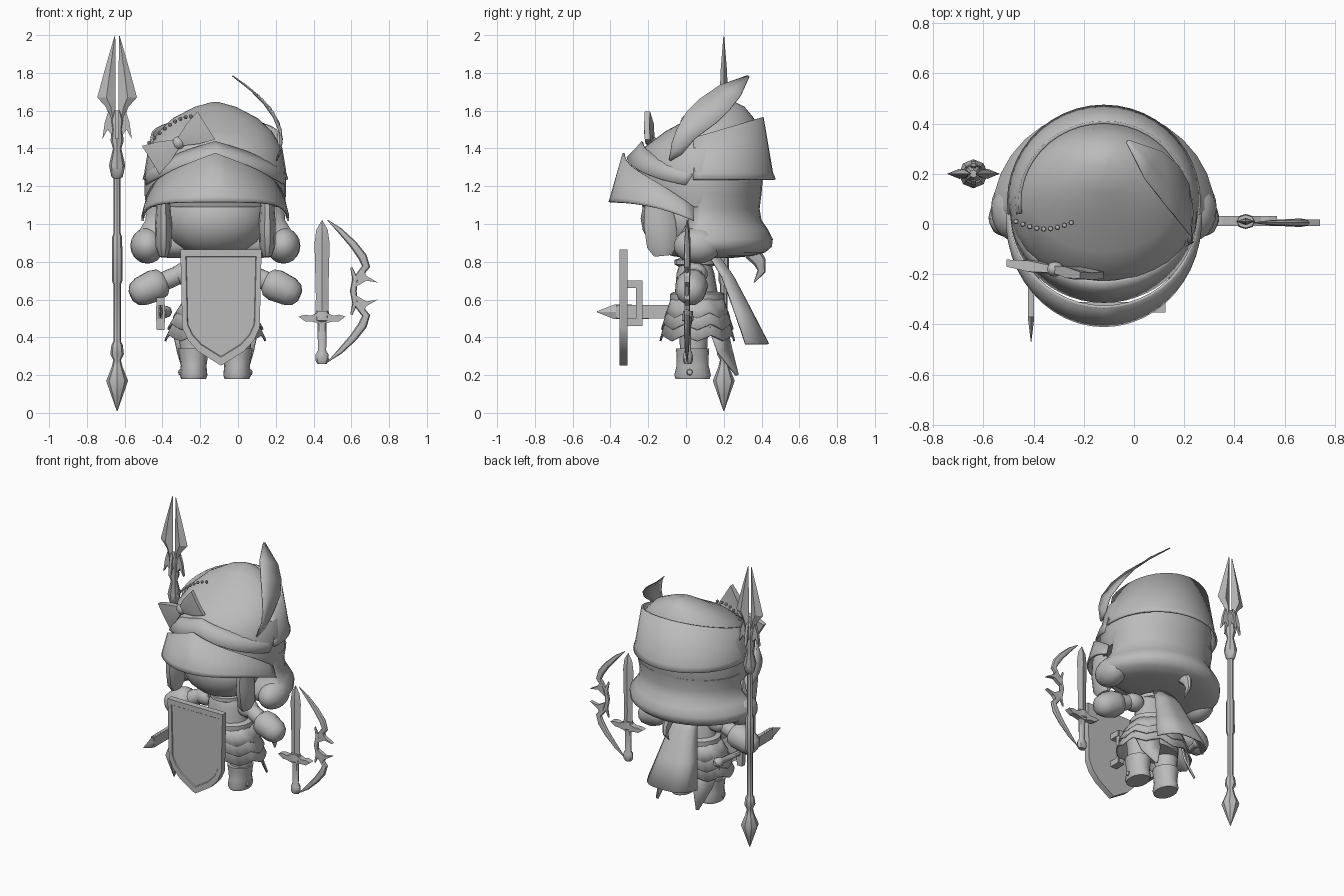
import bpy, bmesh, math
from mathutils import Vector as V

if "Cube" in bpy.data.objects:
    bpy.data.objects.remove(bpy.data.objects["Cube"])

grey = bpy.data.materials.new("plain grey")
grey.use_nodes = True
grey.diffuse_color = (0.5, 0.5, 0.5, 1)
grey.node_tree.nodes["Principled BSDF"].inputs["Base Color"].default_value = (0.5, 0.5, 0.5, 1)
CX = -0.12  # middle of the figure


def finish(name, bm, solid=0, angle=40):
    bmesh.ops.remove_doubles(bm, verts=bm.verts, dist=0.0001)
    bmesh.ops.recalc_face_normals(bm, faces=bm.faces)
    me = bpy.data.meshes.new(name)
    bm.to_mesh(me)
    bm.free()
    me.materials.append(grey)
    ob = bpy.data.objects.new(name, me)
    bpy.context.collection.objects.link(ob)
    if solid:
        mod = ob.modifiers.new("thickness", "SOLIDIFY")
        mod.thickness, mod.offset = solid, 0
    bpy.ops.object.select_all(action="DESELECT")
    ob.select_set(True)
    bpy.context.view_layer.objects.active = ob
    bpy.ops.object.shade_smooth_by_angle(angle=math.radians(angle))


def loft(name, rings, closed=True, caps=True, solid=0, angle=40):
    bm = bmesh.new()
    rows = [[bm.verts.new(p) for p in ring] for ring in rings]
    n = len(rows[0])
    for a, b in zip(rows, rows[1:]):
        for i in range(n if closed else n - 1):
            j = (i + 1) % n
            bm.faces.new((a[i], a[j], b[j], b[i]))
    if caps:
        bm.faces.new(rows[0])
        bm.faces.new(rows[-1])
    finish(name, bm, solid, angle)


def lathe(name, pts, origin, axis=(0, 0, 1), n=12, flat=1, angle=40):
    """pts are (radius, distance along axis); flat scales the second side."""
    q = V(axis).to_track_quat("Z", "Y")
    rings = []
    for r, h in pts:
        ts = [math.tau * i / n for i in range(n)]
        rings.append([V(origin) + q @ V((r * math.cos(t), r * flat * math.sin(t), h)) for t in ts])
    loft(name, rings, angle=angle)


def tube(name, pts, radii, side, n=8):
    pts, side, rings = [V(p) for p in pts], V(side), []
    for i, p in enumerate(pts):
        t = (pts[min(i + 1, len(pts) - 1)] - pts[max(i - 1, 0)]).normalized()
        across = t.cross(side)
        rings.append([p + radii[i] * (across * math.cos(a) + side * math.sin(a) * 0.7)
                      for a in [math.tau * k / n for k in range(n)]])
    loft(name, rings)


def plate(name, outline, y, depth, x0=0):
    """Outline in x and z, extruded along y."""
    loft(name, [[(x0 + x, y + d, z) for x, z in outline] for d in (-depth / 2, depth / 2)], angle=25)


def oval_rings(rows, n=32):
    """rows are (height, half width, front y, back y, y of widest point)."""
    rings = []
    for z, rx, yf, yb, ym in rows:
        ring = []
        for i in range(n):
            a = math.tau * i / n
            c, s = math.cos(a), math.sin(a)
            ring.append((CX + rx * c, ym + s * ((yb - ym) if s > 0 else (ym - yf)), z))
        rings.append(ring)
    return rings


def ball(name, loc, size, n=20):
    bm = bmesh.new()
    bmesh.ops.create_uvsphere(bm, u_segments=n, v_segments=n // 2, radius=1)
    for v in bm.verts:
        v.co = V([v.co[i] * size[i] + loc[i] for i in range(3)])
    finish(name, bm)


def arc_strip(name, rows, span, zfun, sign, solid=0.012, n=24):
    """Headgear strip; rows are (half width, reach, centre y)."""
    rings = []
    for k, (rx, ry, cy) in enumerate(rows):
        ring = []
        for i in range(n + 1):
            a = math.radians(span) * (2 * i / n - 1)
            ring.append((CX + rx * math.sin(a), cy + sign * ry * math.cos(a), zfun(k, a)))
        rings.append(ring)
    loft(name, rings, closed=False, caps=False, solid=solid)


# Head, face and hair
loft("cap_dome", oval_rings([
    (1.645, .02, .2, .26, .23), (1.62, .11, .12, .31, .21), (1.56, .225, .02, .36, .17),
    (1.49, .3, -.11, .385, .13), (1.4, .355, -.23, .4, .09), (1.28, .375, -.26, .41, .08),
    (1.16, .375, -.26, .4, .08), (1.09, .36, -.23, .38, .08)]))
loft("back_hair", oval_rings([
    (1.16, .375, -.04, .4, .1), (1.08, .365, -.02, .39, .09), (1.02, .37, -.02, .4, .08),
    (.97, .4, -.04, .435, .06), (.92, .445, -.06, .46, .04), (.88, .445, -.06, .455, .04),
    (.85, .42, -.045, .42, .05), (.83, .36, -.01, .35, .06), (.82, .24, .04, .24, .08)]), angle=70)
ball("face", (CX, 0, 1.03), (.28, .24, .21))
for s, side in ((1, "left"), (-1, "right")):
    ball(side + "_hair_lobe", (CX + s * .36, .06, .885), (.09, .125, .095), 20)
    lathe(side + "_front_lock", [(.035, 0), (.045, .12), (.042, .24), (.025, .29)],
          (CX + s * .275, -.15, 1.12), (0, .1, -1), 10, 2)
tube("hair_tail", [(CX, .35, .85), (CX, .39, .8), (CX, .4, .75), (CX, .36, .69)],
     [.045, .035, .022, .002], (1, 0, 0))


# Visor, cap band and rear neck guard
def visor_z(k, a):
    drop = (1 - math.cos(a)) ** 2
    top = 1.375 - .14 * abs(math.sin(a)) - .13 * drop
    low = 1.115 - .09 * drop
    return low + (top - low) * (1, .12, 0)[k]


arc_strip("visor", [(.365, .35, .02), (.385, .415, .02), (.385, .425, .02)], 93, visor_z, -1)
arc_strip("cap_band", [(.35, .31, .08), (.37, .33, .07), (.365, .345, .035)], 84,
          lambda k, a: (1.435, 1.4, 1.35)[k] - .1 * abs(math.sin(a)) - .05 * (1 - math.cos(a)), -1)
arc_strip("neck_guard", [(.335, .32, .085), (.37, .365, .09), (.38, .38, .09)], 98,
          lambda k, a: (1.47 + .095 * math.cos(a), 1.27, 1.235)[k], 1)

# Ribbon bow with beads on the cap
d, w = V((.85, -.14, .53)).normalized(), V((-.53, 0, .85))
knot = V((-.315, -.18, 1.43))
for s in (1, -1):
    wing = []
    for t, h, thick in ((.01, .025, .015), (.09, .062, .022), (.175, .088, .014)):
        p = knot + d * t * s
        wing.append([p + w * h * i + V((0, thick * j, 0))
                     for i, j in ((-1, -1), (0, -1.3), (1, -1), (1, 1), (0, .7), (-1, 1))])
    loft("ribbon_wing", wing, angle=30)
ball("ribbon_knot", knot, (.035, .03, .035), 12)
for i in range(9):
    t = i / 8
    ball("bead", (-.47 + .22 * t, .01 - .03 * math.sin(t * 3), 1.43 + .14 * math.sin(t * 1.5)), (.011, .011, .011), 8)

# Feather: a curved sheet given by its front and back edges
feather = [(-.09, 1.34, -.08, 1.335), (-.075, 1.43, -.02, 1.37), (-.05, 1.5, .045, 1.45), (.0, 1.59, .16, 1.535),
           (.07, 1.66, .235, 1.61), (.18, 1.735, .29, 1.68), (.325, 1.785, .335, 1.78)]
sheet = lambda y, z, cup=0: (.235 - 2.36 * (z - 1.45) ** 2 - cup, y, z)
loft("feather", [[sheet(f, zf), sheet((f + b) / 2, (zf + zb) / 2, (b - f) * .1), sheet(b, zb)]
                 for f, zf, b, zb in feather], closed=False, caps=False, solid=.006)

# Torso, collar and belt
loft("torso", oval_rings([(.42, .17, -.07, .18, .06), (.52, .17, -.07, .18, .06), (.62, .14, -.06, .17, .06),
                          (.74, .13, -.05, .15, .05), (.8, .11, -.03, .13, .05), (.86, .07, 0, .1, .05)], 20))
lathe("collar", [(.08, 0), (.11, .015), (.11, .04), (.08, .05)], (CX, .05, .77), n=16)
lathe("belt", [(.155, 0), (.17, .01), (.17, .045), (.15, .055)], (CX, .06, .585), n=20, flat=.85)

# Layered ragged skirt
for name, low, rx, ry in (("under_skirt", .41, .265, .195), ("middle_skirt", .47, .25, .187), ("top_skirt", .53, .22, .17)):
    rings = []
    for t in (0, .5, 1):
        ring = []
        for i in range(48):
            a = math.tau * i / 48
            z = .62 + (low - .62) * t - .03 * t * abs(i % 6 - 3) / 3
            ring.append((CX + (.15 + (rx - .15) * t) * math.cos(a), .06 + (.13 + (ry - .13) * t) * math.sin(a), z))
        rings.append(ring)
    loft(name, rings, caps=False, solid=.01)

# Arms, legs, boots and hip tails
for s, side in ((1, "left"), (-1, "right")):
    ball(side + "_shoulder", (CX + s * .165, .05, .735), (.075, .065, .06), 14)
    lathe(side + "_arm", [(.045, 0), (.052, .13), (.052, .16), (.078, .18), (.088, .22), (.08, .3), (.062, .34), (.03, .36)],
          (CX + s * .12, .05, .765), (s * .31, -.03, -.14), 10)
    x = CX + s * .115
    lathe(side + "_leg", [(.07, 0), (.073, .08), (.082, .22)], (x, .04, .28), n=12)
    loft(side + "_boot", [[(x + r * math.cos(a), .035 + ry * math.sin(a), z)
                           for a in [math.tau * i / 16 for i in range(16)]]
                          for z, r, ry in ((.18, .066, .09), (.2, .073, .097), (.25, .068, .085), (.3, .076, .085),
                                           (.34, .083, .088), (.34, .06, .06))])
    ball(side + "_boot_stud", (x + s * .068, .02, .215), (.015, .018, .018), 8)
    loft(side + "_hip_tail", [[(CX + s * .09, .21, .48), (CX + s * .23, .12, .46)],
                              [(CX + s * .1, .24, .34), (CX + s * .2, .17, .32)],
                              [(CX + s * .15, .275, .2), (CX + s * .165, .265, .2)]],
         closed=False, caps=False, solid=.012)

# Cape: flat back with sides folded forward
loft("cape", [[(CX + u * hw, y - bend * u ** 4, z) for u in [i / 5 - 1 for i in range(11)]]
              for z, hw, y, bend in ((.82, .07, .18, .05), (.72, .1, .25, .06), (.54, .145, .345, .09), (.365, .19, .435, .12))],
     closed=False, caps=False, solid=.01)

# Shield with raised frame and rear grip
half = [(0, .25), (.12, .325), (.175, .385), (.205, .45), (.215, .865)]
outline = half + [(-x, z) for x, z in reversed(half[1:])]
SX = -.09
plate("shield_board", outline, -.328, .036, SX)
front = lambda k, y: [(SX + x * k, y, .59 + (z - .59) * k) for x, z in outline]
loft("shield_frame", [front(1, -.33), front(1, -.352), front(.87, -.352), front(.85, -.344)], caps=False, angle=20)
for z in (.48, .68):
    plate("shield_standoff", [(-.025, z - .02), (.025, z - .02), (.025, z + .02), (-.025, z + .02)], -.275, .08, SX)
plate("shield_grip", [(-.02, .46), (.02, .46), (.02, .7), (-.02, .7)], -.247, .034, SX)

# Spear
SP = V((-.64, .2, 0))
lathe("spear_shaft", [(.002, .01), (.03, .09), (.058, .17), (.03, .24), (.02, .28), (.036, .31), (.03, .36), (.02, .38),
                      (.02, .68), (.028, .7), (.027, .93), (.019, .95), (.019, 1.24), (.03, 1.25), (.043, 1.31),
                      (.022, 1.4), (.035, 1.44), (.028, 1.5), (.035, 1.55), (.015, 1.6)], SP, n=8)
for s in (1, -1):
    loft("spear_blade", [[SP + V((s * a, 0, z)), SP + V((s * (a + b) / 2, -t, z)), SP + V((s * b, 0, z)),
                          SP + V((s * (a + b) / 2, t, z))]
                         for z, a, b, t in ((1.53, .008, .025, .008), (1.62, .008, .06, .018), (1.67, .008, .105, .02),
                                            (1.8, .008, .07, .018), (1.995, .01, .014, .002))], angle=20)
    for dx, dy in ((s, 0), (0, s * .65)):
        spike = [(.02, 1.46), (.05, 1.5), (.078, 1.45), (.065, 1.54), (.045, 1.6), (.025, 1.54)]
        n = V((-dy, dx, 0)).normalized() * .01
        loft("spear_barb", [[SP + V((dx * r, dy * r, z)) + n * k for r, z in spike] for k in (-1, 1)], angle=20)

# Sword
SW = V((.445, .01, 0))
lathe("sword_blade", [(.035, .5), (.033, .62), (.04, .9), (.03, .97), (.001, 1.02)], SW, n=4, flat=.35, angle=20)
lathe("sword_grip", [(.025, .26), (.036, .28), (.034, .31), (.022, .33), (.024, .48), (.04, .49), (.035, .54)], SW, n=8, flat=.75)
guard = [(0, .47), (.06, .485), (.09, .485), (.125, .51), (.09, .52), (.06, .515), (0, .54)]
plate("sword_guard", guard + [(-x, z) for x, z in reversed(guard[1:-1])], .012, .04, .445)

# Archery bow, with mirrored limbs about its grip
tube("bow_grip", [(.6, .005, .52), (.62, .005, .58), (.61, .005, .645), (.62, .005, .71), (.6, .005, .77)],
     [.006, .015, .018, .015, .006], (0, 1, 0))
for s in (1, -1):
    limb = [(.475, .375), (.54, .32), (.612, .245), (.66, .18), (.678, .13), (.65, .095), (.62, .06)]
    tube("bow_limb", [(x, .005, .645 + s * h) for x, h in limb], [.003, .018, .026, .03, .027, .022, .016], (0, .8, 0))
    spike = [(.62, .02), (.68, .055), (.74, .045), (.68, .08), (.66, .12), (.64, .08)]
    plate("bow_spike", [(x, .645 + s * h) for x, h in spike], .005, .025)

# Dagger at the right hip
DG = (-.41, 0, .535)
lathe("dagger_blade", [(.011, .05), (.012, .38), (.001, .47)], DG, (0, -1, 0), 4, 3.2, 20)
plate("dagger_sheath", [(-.012, .5), (.012, .5), (.012, .572), (-.012, .572)], -.2, .34, -.41)
plate("dagger_guard", [(-.02, .44), (.02, .44), (.025, .53), (.02, .61), (-.02, .61), (-.025, .53)], -.03, .035, -.41)
lathe("dagger_grip", [(.018, 0), (.02, .15), (.032, .17), (.032, .2), (.015, .22)], DG, (.15, 1, 0), 8)
